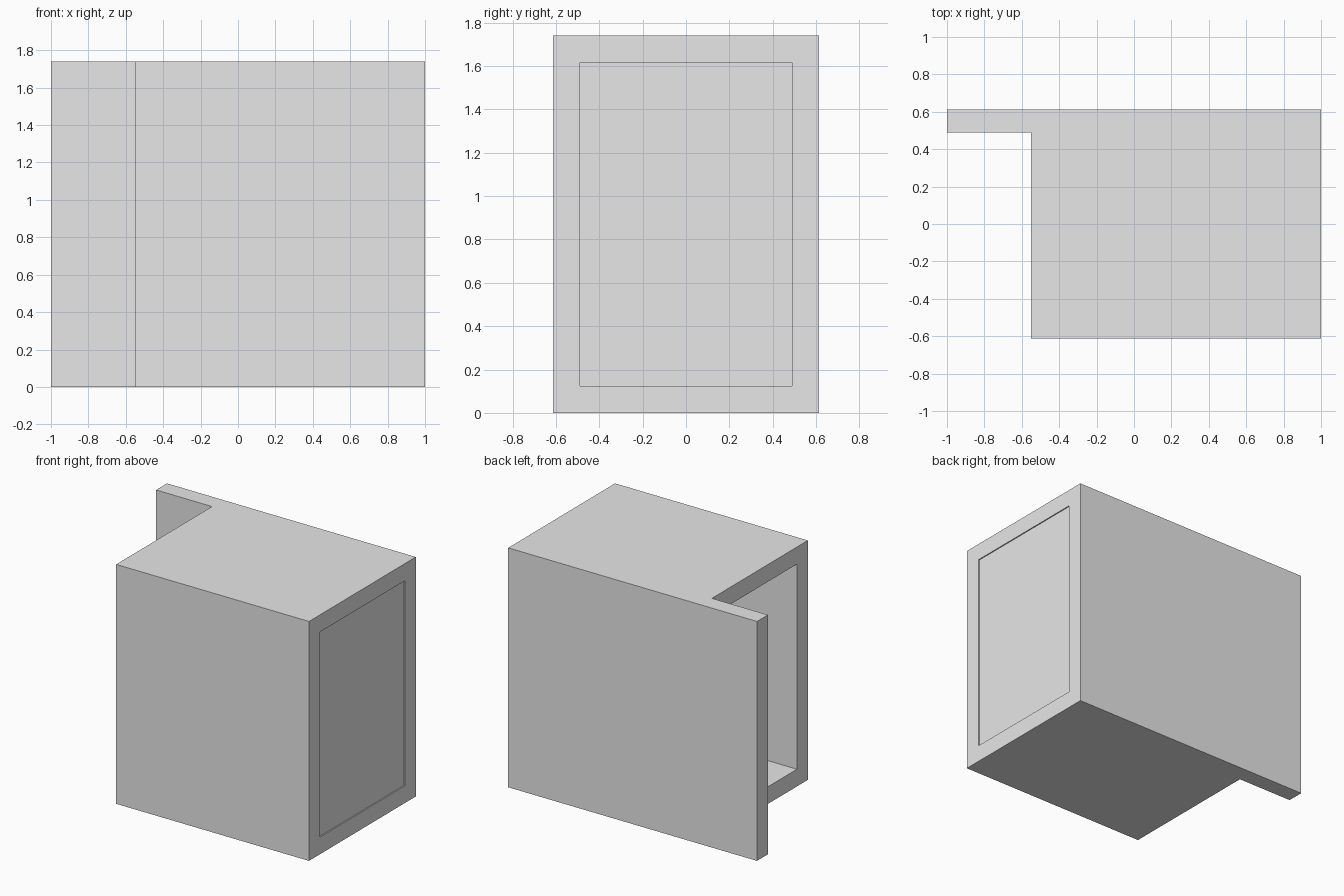
import bpy
import bmesh

cube = bpy.data.objects.get("Cube")
if cube:
    bpy.data.objects.remove(cube, do_unlink=True)

HEIGHT = 1.74
WALL = 0.125
X_END, X_OPEN, X_MAX = -1.0, -0.55, 1.0
Y = 0.613

grey = bpy.data.materials.new("light grey")
grey.use_nodes = True
colour = (0.8, 0.8, 0.8, 1)
grey.diffuse_color = colour
grey.node_tree.nodes["Principled BSDF"].inputs["Base Color"].default_value = colour


def prism(name, outline, z0, z1):
    """Extrude a plan outline between two heights."""
    bm = bmesh.new()
    base = bm.faces.new([bm.verts.new((x, y, z0)) for x, y in outline])
    top = bmesh.ops.extrude_face_region(bm, geom=[base])["geom"]
    verts = [v for v in top if isinstance(v, bmesh.types.BMVert)]
    bmesh.ops.translate(bm, verts=verts, vec=(0, 0, z1 - z0))
    bmesh.ops.recalc_face_normals(bm, faces=bm.faces)
    mesh = bpy.data.meshes.new(name)
    bm.to_mesh(mesh)
    bm.free()
    mesh.materials.append(grey)
    obj = bpy.data.objects.new(name, mesh)
    bpy.context.collection.objects.link(obj)
    return obj


def rectangle(x0, x1, y):
    return [(x0, -y), (x1, -y), (x1, y), (x0, y)]


# Casing with the back wall extended past the open end
inner = Y - WALL
casing = prism("casing", [(X_OPEN, -Y), (X_MAX, -Y), (X_MAX, Y),
                          (X_END, Y), (X_END, inner), (X_OPEN, inner)], 0, HEIGHT)

# Hollow running through the casing
cutter = prism("hollow_cutter", rectangle(X_OPEN - 0.1, X_MAX + 0.1, inner),
               WALL, HEIGHT - WALL)
cutter.hide_render = True
cutter.hide_set(True)
hollow = casing.modifiers.new("hollow", "BOOLEAN")
hollow.operation = "DIFFERENCE"
hollow.solver = "EXACT"
hollow.object = cutter

# Slightly recessed panel closing the other end
prism("end_panel", rectangle(X_MAX - 0.05, X_MAX - 0.008, inner),
      WALL, HEIGHT - WALL)
